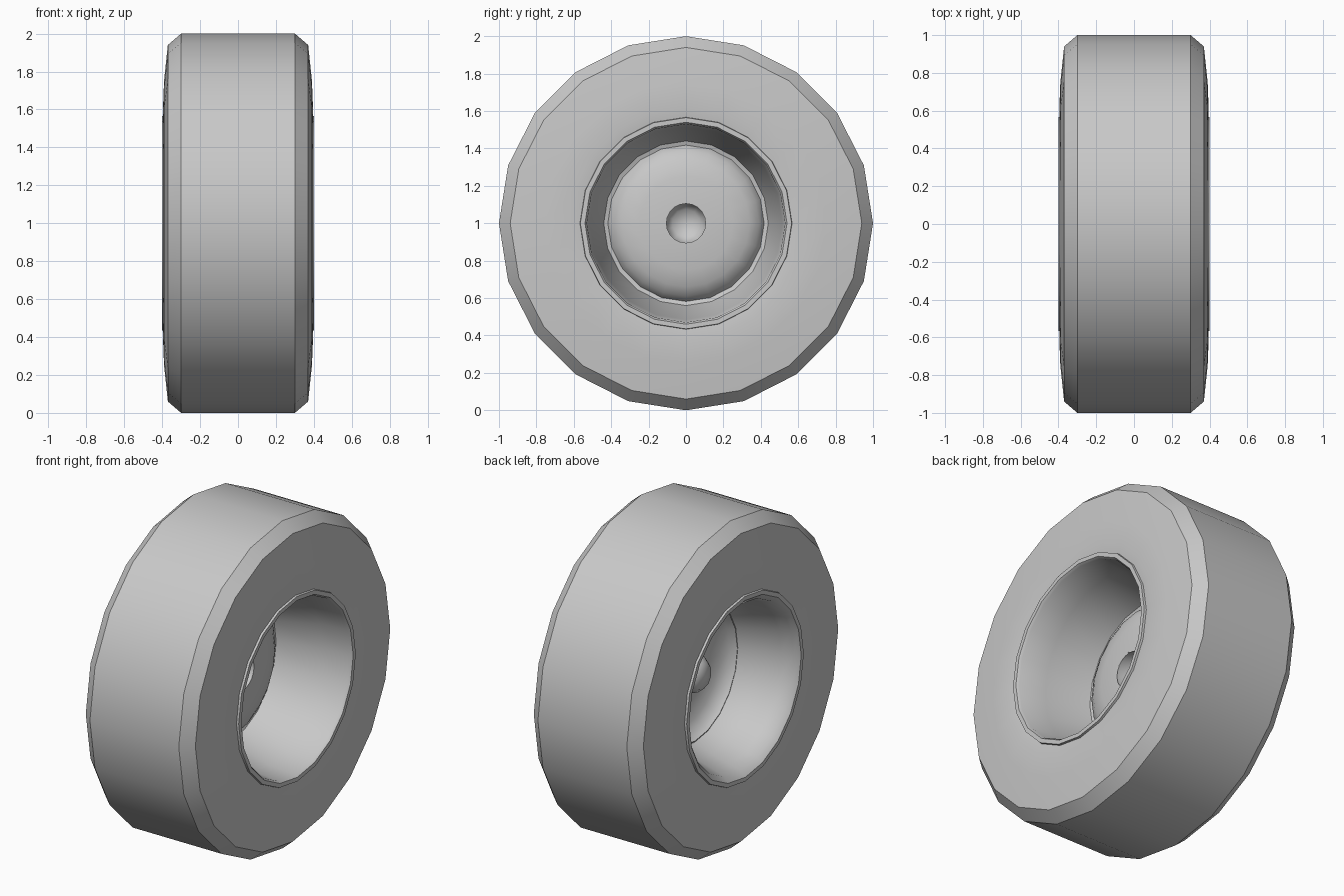
import bpy, bmesh, math

cube = bpy.data.objects.get("Cube")
if cube:
    bpy.data.objects.remove(cube, do_unlink=True)

CENTRE_Z = 1.0

grey = bpy.data.materials.new("plain grey")
grey.use_nodes = True
colour = (0.58, 0.58, 0.58, 1)
grey.diffuse_color = colour
grey.node_tree.nodes["Principled BSDF"].inputs["Base Color"].default_value = colour


def lathe(name, profile, sides, angle=40):
    """Spin a profile of (x, radius) points around the axle."""
    bm = bmesh.new()
    rings = []
    for x, r in profile:
        count = 1 if r == 0 else sides
        ring = []
        for i in range(count):
            a = math.pi / 2 + math.tau * i / sides
            ring.append(bm.verts.new((x, r * math.cos(a), CENTRE_Z + r * math.sin(a))))
        rings.append(ring)
    for a, b in zip(rings, rings[1:]):
        for i in range(sides):
            j = (i + 1) % sides
            if len(b) == 1:
                bm.faces.new((a[i], a[j], b[0]))
            else:
                bm.faces.new((a[i], a[j], b[j], b[i]))
    bmesh.ops.recalc_face_normals(bm, faces=bm.faces[:])
    mesh = bpy.data.meshes.new(name)
    bm.to_mesh(mesh)
    bm.free()
    mesh.materials.append(grey)
    obj = bpy.data.objects.new(name, mesh)
    bpy.context.collection.objects.link(obj)
    bpy.ops.object.select_all(action='DESELECT')
    obj.select_set(True)
    bpy.context.view_layer.objects.active = obj
    bpy.ops.object.shade_smooth_by_angle(angle=math.radians(angle))
    return obj


# Tyre: mirrored half section, from bead to tread
half = [(0.385, 0.555), (0.395, 0.62), (0.39, 0.75), (0.37, 0.94), (0.30, 1.0)]
lathe("tyre", half + [(-x, r) for x, r in reversed(half)], 20, 30)

# Rim barrel: open side lip, then a tapering well back to the disc
lathe("rim_barrel", [(0.37, 0.57), (0.40, 0.565), (0.40, 0.54), (0.385, 0.53),
                     (0.21, 0.515), (-0.05, 0.44), (-0.06, 0.41)], 20, 30)

# Wheel dish: outer lip and bowl, bulging towards the open side
lathe("wheel_dish", [(-0.37, 0.57), (-0.40, 0.565), (-0.40, 0.54), (-0.37, 0.51),
                     (-0.30, 0.49), (-0.18, 0.46), (-0.06, 0.42), (-0.02, 0.39),
                     (0.01, 0.34), (0.03, 0.25), (0.035, 0.105)], 20, 45)

# Hub cap: hollow nub standing out of the bowl
lathe("hub_cap", [(0.035, 0.112), (-0.08, 0.108), (-0.12, 0.075), (-0.135, 0)], 10, 50)
